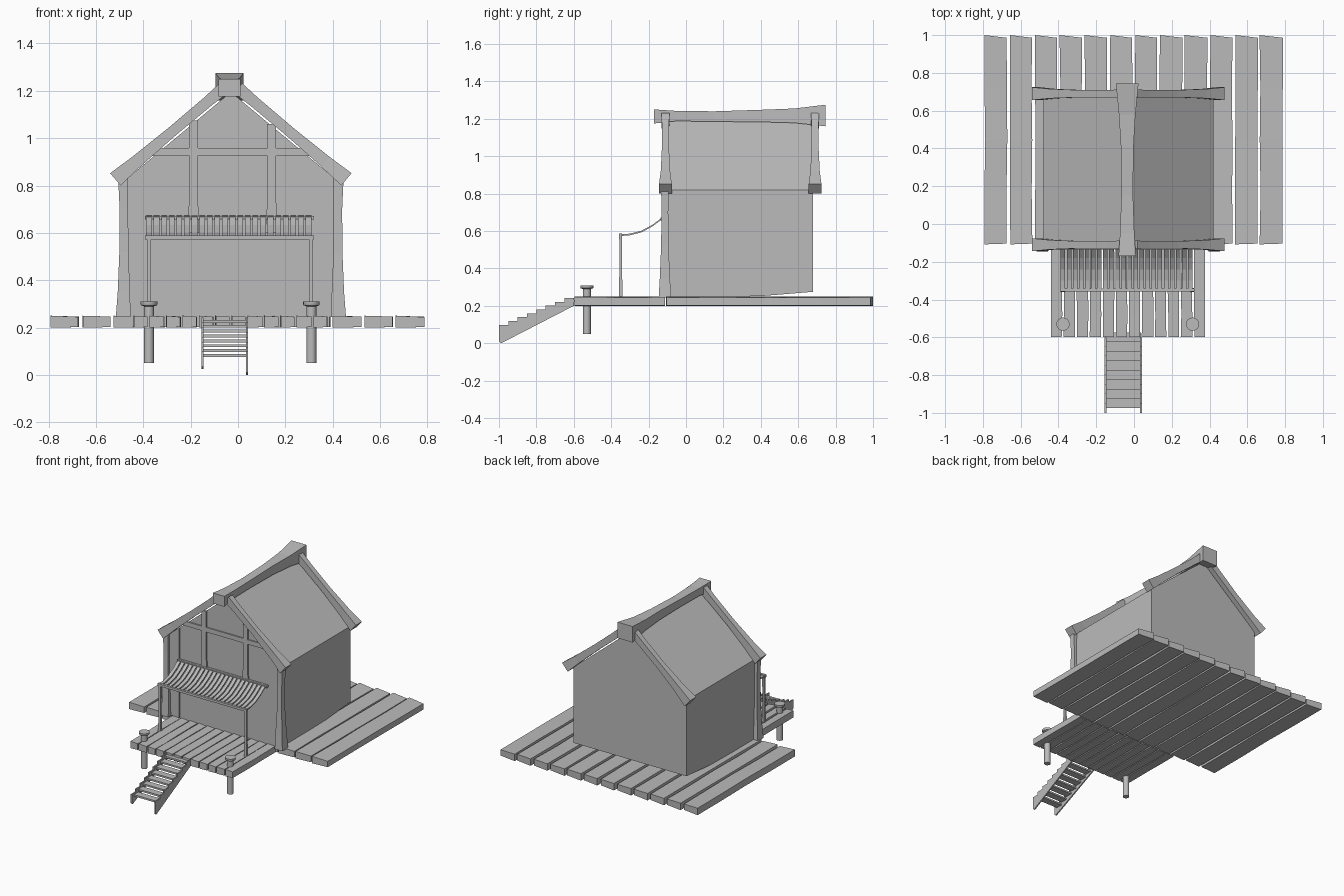
import bpy, bmesh, math, random
from mathutils import Vector

if "Cube" in bpy.data.objects:
    bpy.data.objects.remove(bpy.data.objects["Cube"])

random.seed(4)
CX = -0.03  # centre line of the house

grey = bpy.data.materials.new("plain grey")
grey.diffuse_color = (0.5, 0.5, 0.5, 1)
grey.use_nodes = True
grey.node_tree.nodes["Principled BSDF"].inputs["Base Color"].default_value = grey.diffuse_color


def finish(name, bm):
    bmesh.ops.recalc_face_normals(bm, faces=bm.faces)
    me = bpy.data.meshes.new(name)
    bm.to_mesh(me)
    bm.free()
    me.materials.append(grey)
    ob = bpy.data.objects.new(name, me)
    bpy.context.collection.objects.link(ob)
    return ob


def loft(name, rings):
    """Closed solid through rings of equal point count."""
    bm = bmesh.new()
    vs = [[bm.verts.new(p) for p in r] for r in rings]
    n = len(vs[0])
    for a, b in zip(vs, vs[1:]):
        for i in range(n):
            j = (i + 1) % n
            bm.faces.new((a[i], a[j], b[j], b[i]))
    bm.faces.new(vs[0])
    bm.faces.new(vs[-1])
    return finish(name, bm)


def ring(c, u, v):
    c, u, v = Vector(c), Vector(u), Vector(v)
    return [c - u - v, c + u - v, c + u + v, c - u + v]


def box(name, x0, x1, y0, y1, z0, z1):
    c = ((x0 + x1) / 2, (y0 + y1) / 2)
    half = ((x1 - x0) / 2, 0, 0), (0, (y1 - y0) / 2, 0)
    return loft(name, [ring((*c, z0), *half), ring((*c, z1), *half)])


def extrude_x(name, profile, x0, x1):
    return loft(name, [[(x, y, z) for y, z in profile] for x in (x0, x1)])


# decks made of slightly uneven planks
def planks(name, n, x0, x1, y0, y1, gap, skew):
    pitch = (x1 - x0 + gap) / n
    for i in range(n):
        a = x0 + i * pitch
        b = a + pitch - gap
        rings = []
        for k in range(5):
            t = k / 4
            j = [random.uniform(-0.2, 0.2) * gap for _ in range(2)]
            l, r = a + j[0], b + j[1]
            y = y0 + (y1 - y0) * t
            yr = y - skew * (1 if k == 4 else -0.3 if k == 0 else 0)
            dz = random.uniform(-0.003, 0)
            rings.append([(l, y, 0.2), (r, yr, 0.202),
                          (r, yr, 0.247 + dz), (l, y, 0.25)])
        loft(f"{name}_{i + 1}", rings)


planks("deck_plank", 12, -0.79, 0.785, -0.108, 1.0, 0.015, 0.014)
planks("porch_plank", 12, -0.44, 0.377, -0.597, -0.112, 0.01, 0.0)

# house body, floor edge slightly raised at the back
rings = []
for y, zb in ((-0.11, 0.245), (0.4, 0.252), (0.68, 0.275)):
    rings.append([(CX - 0.45, y, zb), (CX + 0.45, y, zb), (CX + 0.45, y, 0.82),
                  (CX, y, 1.195), (CX - 0.45, y, 0.82)])
loft("house_body", rings)

# flared corner posts and gable beams
for s, side in ((-1, "left"), (1, "right")):
    post = []
    for z, off, hx, hy in ((0.245, 0.455, 0.031, 0.033), (0.35, 0.452, 0.026, 0.027),
                           (0.52, 0.452, 0.019, 0.02), (0.7, 0.452, 0.018, 0.018),
                           (0.83, 0.455, 0.021, 0.02)):
        post.append(ring((CX + s * off, -0.113, z), (hx, 0, 0), (0, hy, 0)))
    loft(f"{side}_corner_post", post)
    d = Vector((-s * 0.765, 0, 0.644))
    nrm = Vector((s * 0.644, 0, 0.765))
    for y, end in ((-0.11, "front"), (0.69, "back")):
        beam = []
        for off, hn, hy in ((0.488, 0.034, 0.034), (0.4, 0.027, 0.025), (0.25, 0.022, 0.019),
                            (0.1, 0.023, 0.019), (0.03, 0.027, 0.022)):
            c = (CX + s * off, y, 0.826 + (0.488 - off) * 0.842)
            beam.append(ring(c, nrm * hn, (0, hy, 0)))
        loft(f"{end}_{side}_gable_beam", beam)

# ridge beam, thicker at the ends
ridge = []
for y, hx, z0, z1 in ((-0.17, 0.046, 1.175, 1.25), (-0.05, 0.038, 1.188, 1.242),
                      (0.15, 0.031, 1.185, 1.24), (0.4, 0.033, 1.183, 1.248),
                      (0.58, 0.044, 1.178, 1.255), (0.745, 0.06, 1.16, 1.275)):
    ridge.append(ring((CX - 0.006, y, (z0 + z1) / 2), (hx, 0, 0), (0, 0, (z1 - z0) / 2)))
loft("ridge_beam", ridge)

# shallow timber framing on the front wall
box("front_rail", -0.39, 0.325, -0.119, -0.109, 0.925, 0.958)
for x, top, name in ((-0.188, 1.075, "left"), (0.142, 1.06, "right")):
    loft(f"{name}_wall_stud", [ring((x, -0.115, z), (h, 0, 0), (0, 0.006, 0))
                               for z, h in ((0.6, 0.024), (0.8, 0.017), (top, 0.019))])
for s, name in ((-1, "left"), (1, "right")):
    xs = (CX + s * 0.44, CX + s * 0.357)
    tops = (0.825, 0.895)
    loft(f"{name}_wall_board", [[(xs[0], y, 0.25), (xs[1], y, 0.25), (xs[1], y, tops[1]),
                                 (xs[0], y, tops[0])] for y in (-0.116, -0.109)])

# awning: sagging slats, bars and posts
curve = [(-0.352, 0.582), (-0.3, 0.586), (-0.24, 0.601), (-0.18, 0.633), (-0.125, 0.674)]
slat = curve + [(y, z - 0.009) for y, z in reversed(curve)]
N = 22
for i in range(N):
    x = -0.388 + i * 0.706 / N
    extrude_x(f"awning_slat_{i + 1}", slat, x, x + 0.024)
box("awning_front_bar", -0.392, 0.32, -0.358, -0.341, 0.571, 0.588)
box("awning_back_bar", -0.392, 0.32, -0.135, -0.11, 0.657, 0.672)
for x, name in ((-0.376, "left"), (0.308, "right")):
    loft(f"{name}_awning_post", [ring((x, -0.349, z), (h, 0, 0), (0, h, 0))
                                 for z, h in ((0.245, 0.01), (0.4, 0.007), (0.575, 0.008))])

# mooring posts with wider caps
for x, name in ((-0.376, "left"), (0.31, "right")):
    rings = []
    for z, r in ((0.05, 0.021), (0.29, 0.021), (0.294, 0.033), (0.298, 0.035), (0.31, 0.035)):
        rings.append([(x + r * math.cos(a * math.pi / 8), -0.53 + r * math.sin(a * math.pi / 8), z)
                      for a in range(16)])
    post = loft(f"{name}_mooring_post", rings)
    post.data.polygons.foreach_set("use_smooth", [len(p.vertices) == 4 for p in post.data.polygons])
    post.data.set_sharp_from_angle(angle=math.radians(35))

# stairs: stepped stringers and open treads
STEPS = 8
run, rise = 0.4 / STEPS, 0.165 / STEPS
for x, low, name in ((-0.155, 0.025, "left"), (0.033, 0.0, "right")):
    prof = [(-0.6, 0.2), (-0.988, low), (-1.0, low + 0.01)]
    for i in range(STEPS):
        z = 0.098 + i * rise
        prof += [(-1 + i * run, z), (-1 + (i + 1) * run, z)]
    extrude_x(f"{name}_stringer", prof, x, x + 0.009)
for i in range(STEPS):
    y, z = -0.975 + i * run, 0.088 + i * rise
    box(f"stair_tread_{i + 1}", -0.15, 0.038, y, y + 0.05, z - 0.012, z)
